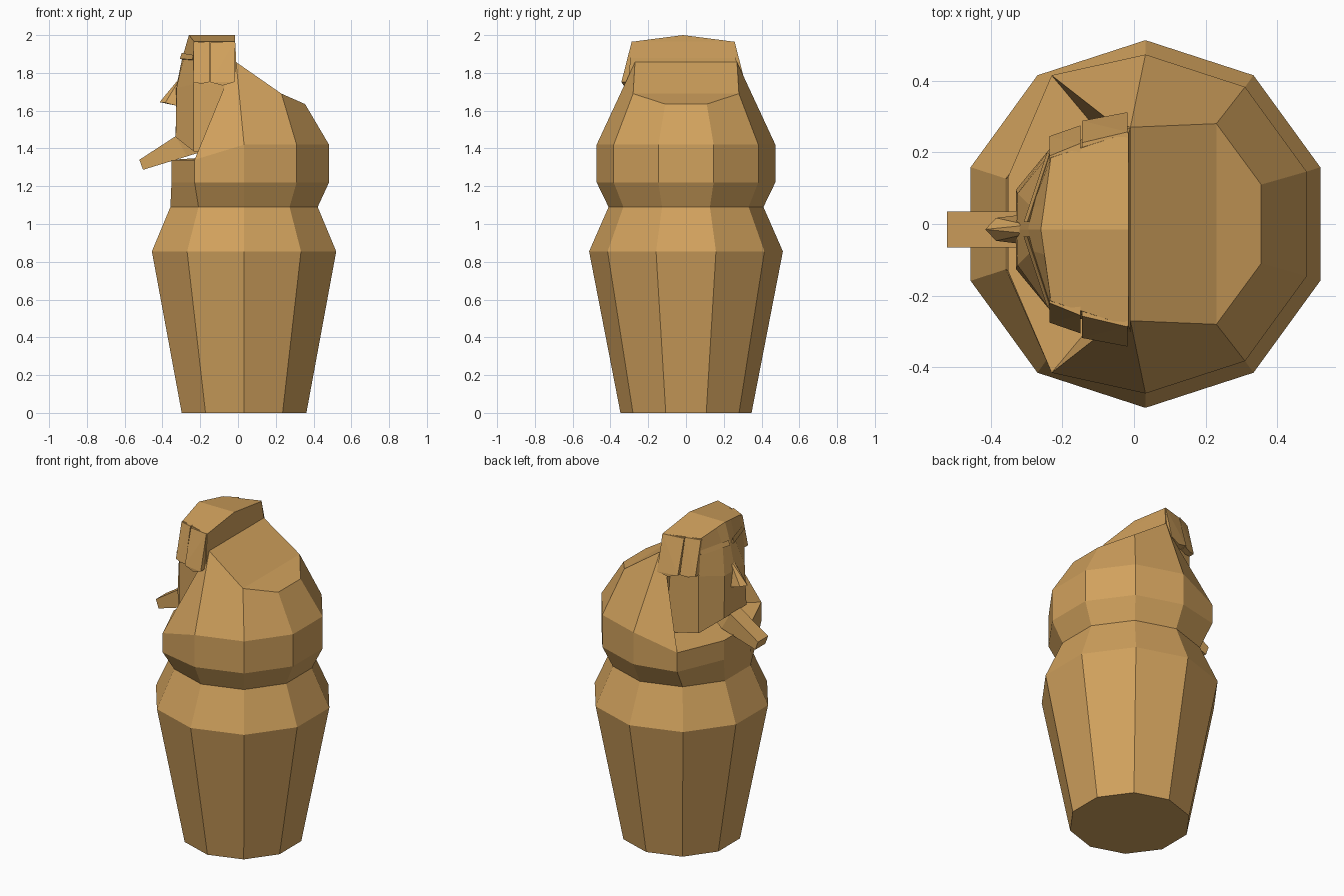
import bpy, bmesh
from math import cos, sin, radians
from mathutils import Vector

if "Cube" in bpy.data.objects:
    bpy.data.objects.remove(bpy.data.objects["Cube"])

CLAY = bpy.data.materials.new("warm_tan_clay")
COLOUR = (0.64, 0.36, 0.11, 1)
CLAY.use_nodes = True
CLAY.diffuse_color = COLOUR
CLAY.node_tree.nodes["Principled BSDF"].inputs["Base Color"].default_value = COLOUR

HEAD_Y = -0.015  # the head sits slightly off the jar's axis


def finish(name, bm):
    bmesh.ops.recalc_face_normals(bm, faces=bm.faces)
    mesh = bpy.data.meshes.new(name)
    bm.to_mesh(mesh)
    bm.free()
    mesh.materials.append(CLAY)
    obj = bpy.data.objects.new(name, mesh)
    bpy.context.collection.objects.link(obj)
    return obj


def hull(name, points):
    """Solid faceted part from its corner points."""
    bm = bmesh.new()
    for p in points:
        bm.verts.new(p)
    bmesh.ops.convex_hull(bm, input=bm.verts)
    bmesh.ops.dissolve_limit(bm, angle_limit=0.03, verts=bm.verts, edges=bm.edges)
    return finish(name, bm)


def both_sides(points):
    return [(x, HEAD_Y + s * y, z) for s in (1, -1) for x, y, z in points]


# Jar body: ten-sided rings, flattened at the front of the shoulders
bm = bmesh.new()
FRONT = {4: (-0.23, 0.415), 5: (-0.352, 0.13), 6: (-0.352, -0.13), 7: (-0.23, -0.415)}


def ring(radius, z, flattened=False, front_z=None):
    verts = []
    for i in range(10):
        a = radians(36 * i - 18)
        x, y = 0.032 + radius * cos(a), radius * sin(a)
        if flattened and i in FRONT:
            x, y = FRONT[i]
        verts.append(bm.verts.new((x, y, front_z if front_z and i in FRONT else z)))
    return verts


rings = [ring(0.347, 0), ring(0.513, 0.855), ring(0.41, 1.09),
         ring(0.473, 1.22, True), ring(0.473, 1.42, True, 1.34)]
bm.faces.new(rings[0])
for low, high in zip(rings, rings[1:]):
    for i in range(10):
        j = (i + 1) % 10
        bm.faces.new((low[i], low[j], high[j], high[i]))

# Hood behind the head, and the hollow the head sits in
rim = rings[-1]
UPPER = [(0.355, 0.11, 1.635), (0.23, 0.28, 1.69), (-0.01, 0.27, 1.857),
         (-0.07, 0.29, 1.73), (-0.05, 0.2, 1.36)]
left, right = [[bm.verts.new((x, s * y, z)) for x, y, z in UPPER] for s in (1, -1)]
for up, (a, b, c, d) in ((left, rim[1:5]), (right, [rim[i] for i in (0, 9, 8, 7)])):
    bm.faces.new((a, b, up[1], up[0]))
    bm.faces.new((b, c, up[2], up[1]))
    bm.faces.new((c, d, up[3], up[2]))
    bm.faces.new((d, up[4], up[3]))
bm.faces.new((rim[0], rim[1], left[0], right[0]))
for k in range(4):
    bm.faces.new((left[k], left[k + 1], right[k + 1], right[k]))
bm.faces.new((rim[4], rim[5], rim[6], rim[7], right[4], left[4]))
finish("jar_body_and_hood", bm)

# Head: stacked half sections (centre, front, cheek, back), mirrored
SECTIONS = [
    [(-0.33, 0, 1.46), (-0.33, 0.11, 1.46), (-0.235, 0.225, 1.385), (-0.01, 0.29, 1.36)],
    [(-0.328, 0, 1.72), (-0.325, 0.10, 1.72), (-0.235, 0.225, 1.74), (-0.01, 0.29, 1.74)],
    [(-0.295, 0, 1.88), (-0.285, 0.06, 1.88), (-0.235, 0.212, 1.88), (-0.01, 0.28, 1.88)],
    [(-0.26, 0, 2.0), (-0.25, 0.07, 1.988), (-0.232, 0.2, 1.965), (-0.015, 0.27, 1.965)],
]
bm = bmesh.new()
loops = []
for section in SECTIONS:
    half = [bm.verts.new((x, HEAD_Y + y, z)) for x, y, z in section]
    other = [bm.verts.new((x, HEAD_Y - y, z)) for x, y, z in section[1:]]
    loops.append(other[::-1] + half)
for low, high in zip(loops, loops[1:]):
    for i in range(7):
        j = (i + 1) % 7
        bm.faces.new((low[i], low[j], high[j], high[i]))
bm.faces.new(loops[0])
crown = bm.verts.new((-0.015, HEAD_Y, 2.0))
top = loops[-1]
bm.faces.new((crown, top[0], top[1], top[2], top[3]))
bm.faces.new((crown, top[3], top[4], top[5], top[6]))
bm.faces.new((crown, top[6], top[0]))
finish("head", bm)

# Flared side flaps and narrow brows
for side, s in (("left", 1), ("right", -1)):
    def flap(name, x0, x1, top0, top1, drop0, drop1, low):
        pts = []
        for inset in (0, 0.05):
            pts += [(x0, top0 - inset, 1.96), (x1, top1 - inset, 1.967),
                    (x0, drop0 - inset, 1.75), (x1, drop1 - inset, 1.752),
                    ((x0 + x1) / 2, (drop0 + drop1) / 2 - inset, low)]
        hull(side + name, [(x, HEAD_Y + s * y, z) for x, y, z in pts])

    flap("_rear_flap", -0.145, -0.018, 0.242, 0.272, 0.303, 0.327, 1.733)
    flap("_front_flap", -0.236, -0.15, 0.205, 0.24, 0.26, 0.29, 1.742)
    brow = [(-0.29, 0.02, 1.87), (-0.308, 0.02, 1.875), (-0.298, 0.02, 1.905),
            (-0.23, 0.2, 1.865), (-0.243, 0.215, 1.87), (-0.236, 0.21, 1.895)]
    hull(side + "_brow", [(x, HEAD_Y + s * y, z) for x, y, z in brow])

# Pointed nose
hull("nose", both_sides([(-0.295, 0.012, 1.79), (-0.32, 0.04, 1.625), (-0.385, 0.032, 1.642),
                         (-0.415, 0, 1.645), (-0.3, 0.04, 1.64)]))

# Spout sticking out under the chin
hull("spout", both_sides([(-0.522, 0.05, 1.34), (-0.503, 0.05, 1.287), (-0.33, 0.05, 1.465),
                          (-0.27, 0.05, 1.358), (-0.2, 0.015, 1.38)]))
